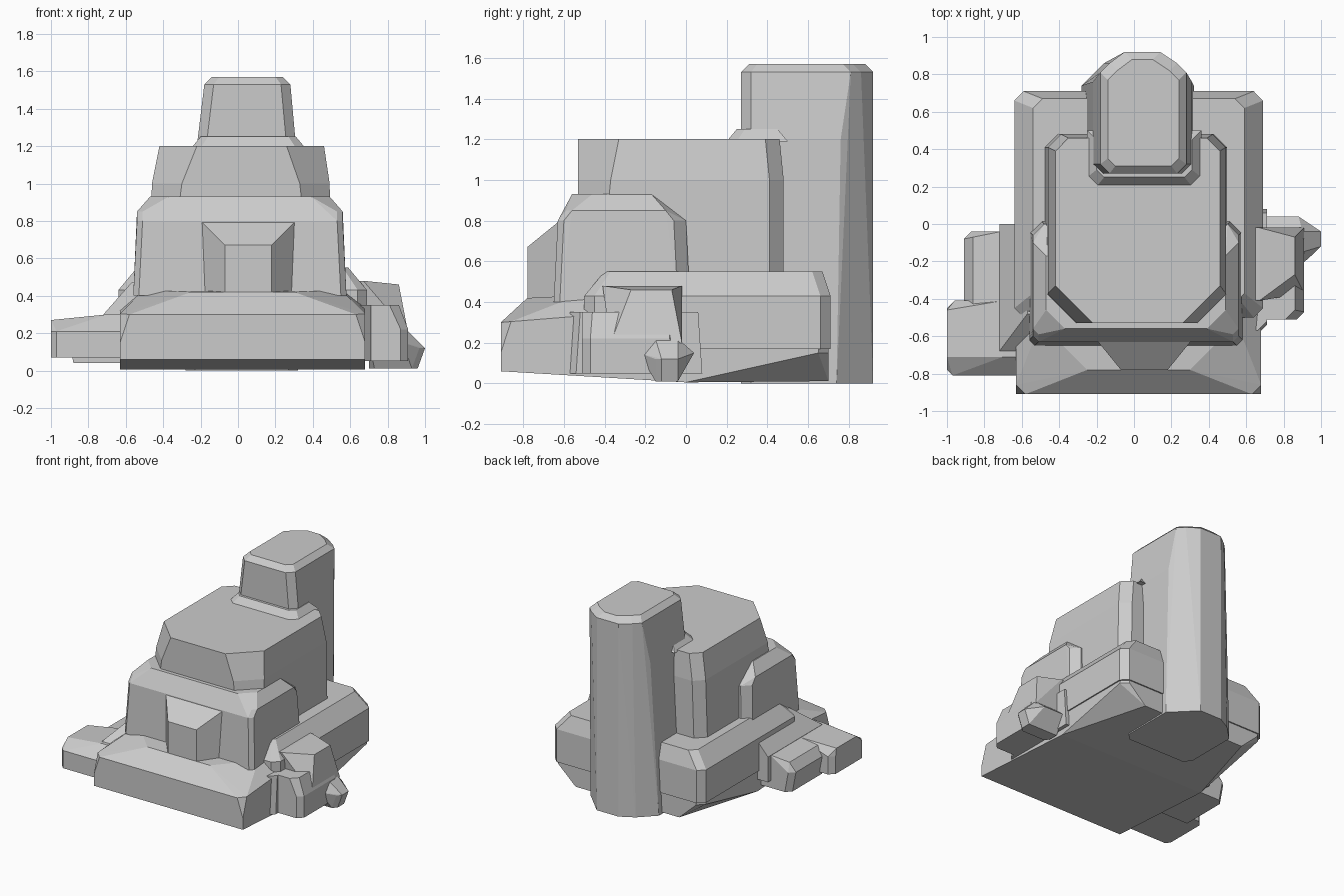
import bpy
import bmesh

if "Cube" in bpy.data.objects:
    bpy.data.objects.remove(bpy.data.objects["Cube"], do_unlink=True)

stone = bpy.data.materials.new("grey stone")
stone.use_nodes = True
stone.diffuse_color = (.6, .6, .6, 1)
shader = stone.node_tree.nodes["Principled BSDF"]
shader.inputs["Base Color"].default_value = stone.diffuse_color


class Plan:
    """Rectangular floor plan from which the tiers of a block are derived."""

    def __init__(self, west, east, front, back):
        self.west, self.east = west, east
        self.front, self.back = front, back

    def grown(self, amount=0, west=0, east=0, front=0, back=0):
        """Plan with its sides moved outward, or inward when negative."""
        return Plan(west=self.west - amount - west,
                    east=self.east + amount + east,
                    front=self.front - amount - front,
                    back=self.back + amount + back)

    def tier(self, height, front_cut=0, back_cut=0, rise=0):
        """Outline at a height, with chamfered corners and a rise to the back."""
        outline = []
        for y, inward, cut in ((self.front, 1, front_cut),
                               (self.back, -1, back_cut)):
            outline += [(self.west + cut, y), (self.east - cut, y)]
            if cut:
                outline += [(self.west, y + inward * cut),
                            (self.east, y + inward * cut)]
        return [(x, y, height + rise * (y - self.front)) for x, y in outline]


def faceted(name, *tiers):
    """Flat-faced solid wrapped around a stack of tiers."""
    bm = bmesh.new()
    for tier in tiers:
        for point in tier:
            bm.verts.new(point)
    result = bmesh.ops.convex_hull(bm, input=bm.verts[:])
    loose = {item for item in result["geom_interior"] + result["geom_unused"]
             if isinstance(item, bmesh.types.BMVert)}
    bmesh.ops.delete(bm, geom=list(loose), context="VERTS")
    bmesh.ops.dissolve_limit(bm, angle_limit=.02,
                             verts=bm.verts[:], edges=bm.edges[:])
    bmesh.ops.recalc_face_normals(bm, faces=bm.faces[:])
    mesh = bpy.data.meshes.new(name)
    bm.to_mesh(mesh)
    bm.free()
    mesh.materials.append(stone)
    part = bpy.data.objects.new(name, mesh)
    bpy.context.collection.objects.link(part)


# Sloping foundation, undercut at the rear corners
base = Plan(west=-.63, east=.68, front=-.91, back=.7)
faceted("foundation",
        base.grown(back=-.7).tier(.06, rise=-.06),
        base.grown(west=-.2, east=-.2).tier(.06, rise=-.03),
        base.tier(.15, back_cut=.05),
        base.tier(.3, front_cut=.05, back_cut=.05, rise=.08),
        base.grown(-.13).tier(.42, front_cut=.25, rise=.05))

# Raised ledge around the sides and rear of the hall
ledge = Plan(west=-.64, east=.69, front=-.5, back=.71)
faceted("ledge",
        ledge.tier(.17, front_cut=.05, back_cut=.05),
        ledge.tier(.43, front_cut=.05, back_cut=.05),
        ledge.grown(-.1, back=.06).tier(.55, front_cut=.03, back_cut=.05))

# Main hall with a flat roof and cut front corners
hall = Plan(west=-.42, east=.46, front=-.53, back=.48)
faceted("main_hall",
        hall.grown(west=.06, east=.04).tier(.4, front_cut=.1, back_cut=.07),
        hall.grown(west=.04, east=.03).tier(1, front_cut=.16, back_cut=.07),
        hall.grown(back=-.02).tier(1.2, front_cut=.2, back_cut=.07))

# Wider lower storey with a sloped shoulder
storey = Plan(west=-.54, east=.56, front=-.63, back=0)
faceted("lower_storey",
        storey.grown(.02).tier(.4, front_cut=.03, back_cut=.06),
        storey.tier(.8, front_cut=.03, back_cut=.06),
        storey.grown(front=-.04, back=-.1).tier(.85, front_cut=.03),
        storey.grown(-.07, back=-.1).tier(.93, front_cut=.1))

# Trapezoid porch on the front
porch_foot = Plan(west=-.2, east=.31, front=-.62, back=-.5)
porch_face = Plan(west=-.07, east=.18, front=-.78, back=-.5)
faceted("porch",
        porch_foot.tier(.4), porch_face.tier(.4),
        porch_face.tier(.67), porch_foot.tier(.8))

# Tall rear tower with a rounded back
tower = Plan(west=-.18, east=.28, front=.27, back=.86)
spine = Plan(west=-.05, east=.14, front=.5, back=.92)
faceted("tower",
        tower.grown(west=.1, east=.04).tier(0, front_cut=.05, back_cut=.12),
        tower.grown(west=.04, east=.03).tier(1.2, front_cut=.05, back_cut=.1),
        tower.tier(1.53, front_cut=.05, back_cut=.05),
        tower.grown(-.04).tier(1.57, front_cut=.04, back_cut=.05),
        spine.tier(0), spine.tier(1.53), spine.grown(-.04).tier(1.57))

# Flared collar where the tower meets the roof
collar = Plan(west=-.2, east=.31, front=.25, back=.45)
faceted("tower_collar",
        collar.grown(.05).tier(1.19, front_cut=.05),
        collar.tier(1.25, front_cut=.04))

# Low blocks at one side, with a bank leading up to the wall
front_block = Plan(west=-1, east=-.5, front=-.81, back=-.41)
faceted("front_side_block",
        front_block.tier(.07, front_cut=.03, back_cut=.04),
        front_block.tier(.21, front_cut=.03, back_cut=.04),
        front_block.grown(front=-.1, back=-.05).tier(.27),
        front_block.grown(west=-.3, front=-.1).tier(.3))
rear_block = Plan(west=-.91, east=-.5, front=-.45, back=-.04)
faceted("rear_side_block",
        rear_block.grown(west=-.03).tier(.04, back_cut=.04),
        rear_block.tier(.2, back_cut=.04),
        rear_block.grown(west=-.05, back=-.03).tier(.27),
        rear_block.grown(west=-.2).tier(.3))
bank = Plan(west=-.72, east=-.5, front=-.68, back=0)
faceted("side_bank",
        bank.tier(.1), bank.tier(.3),
        bank.grown(west=-.1, front=-.1).tier(.38),
        bank.grown(west=-.15, front=-.2).tier(.47))

# Rough outcrop on the opposite side
outcrop = Plan(west=.5, east=.91, front=-.51, back=-.02)
faceted("outcrop",
        outcrop.tier(.05, front_cut=.04, back_cut=.05),
        outcrop.tier(.22, front_cut=.04, back_cut=.06),
        outcrop.grown(east=-.05, back=-.06).tier(.35, front_cut=.05))
faceted("outcrop_peak",
        outcrop.grown(front=-.14).tier(.2),
        outcrop.grown(east=-.05, front=-.24, back=-.05).tier(.46),
        outcrop.grown(east=-.24, front=-.1).tier(.48))
faceted("outcrop_shoulder",
        outcrop.grown(east=-.2, front=.08, back=.1).tier(.05, front_cut=.05),
        outcrop.grown(east=-.2, front=.06, back=.08).tier(.35, front_cut=.05))
knob = Plan(west=.7, east=1, front=-.15, back=-.04)
faceted("outcrop_knob",
        knob.grown(east=-.04).tier(.01, front_cut=.03),
        knob.tier(.12, front_cut=.03),
        knob.grown(east=-.12, front=.08, back=.08).tier(.15),
        knob.grown(east=-.1).tier(.22))
